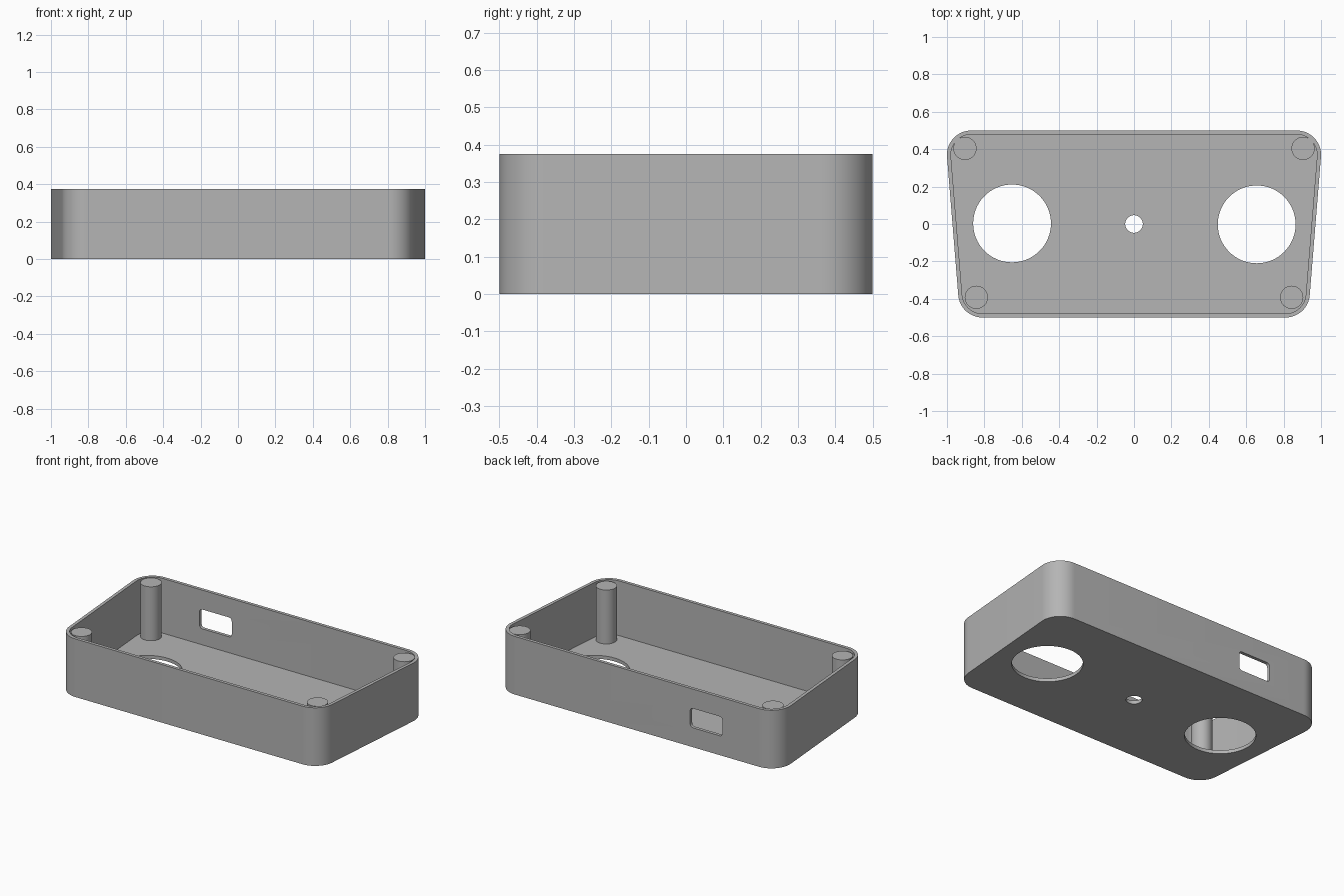
import bpy, bmesh
from math import pi, cos, sin, atan2
from mathutils import Matrix, Vector

if "Cube" in bpy.data.objects:
    bpy.data.objects.remove(bpy.data.objects["Cube"], do_unlink=True)

HEIGHT, WALL, FLOOR = 0.375, 0.021, 0.022
CORNER = 0.13

grey = bpy.data.materials.new("plain_grey")
grey.diffuse_color = (0.46, 0.46, 0.46, 1)
grey.use_nodes = True
grey.node_tree.nodes["Principled BSDF"].inputs["Base Color"].default_value = grey.diffuse_color


def rounded_outline(centres, radius, steps=16):
    """Outline wrapped around equal circles, listed counterclockwise."""
    points, n = [], len(centres)
    for i, c in enumerate(centres):
        c = Vector(c)
        before, after = c - Vector(centres[i - 1]), Vector(centres[(i + 1) % n]) - c
        start = atan2(-before.x, before.y)
        sweep = (atan2(-after.x, after.y) - start) % (2 * pi)
        for k in range(steps + 1):
            a = start + sweep * k / steps
            points.append((c.x + radius * cos(a), c.y + radius * sin(a)))
    return points


def circle(x, y, radius, steps=64):
    return [(x + radius * cos(2 * pi * k / steps), y + radius * sin(2 * pi * k / steps))
            for k in range(steps)]


def loft(name, rings, matrix=Matrix()):
    """Solid skin through (outline, height) rings, capped at both ends."""
    bm = bmesh.new()
    loops = [[bm.verts.new((x, y, z)) for x, y in outline] for outline, z in rings]
    for low, high in zip(loops, loops[1:]):
        for i in range(len(low)):
            bm.faces.new((low[i - 1], low[i], high[i], high[i - 1]))
    bm.faces.new(loops[0][::-1])
    bm.faces.new(loops[-1])
    bm.transform(matrix)
    bmesh.ops.recalc_face_normals(bm, faces=bm.faces)
    mesh = bpy.data.meshes.new(name)
    bm.to_mesh(mesh)
    bm.free()
    mesh.materials.append(grey)
    obj = bpy.data.objects.new(name, mesh)
    bpy.context.collection.objects.link(obj)
    return obj


def activate(obj):
    bpy.ops.object.select_all(action="DESELECT")
    obj.select_set(True)
    bpy.context.view_layer.objects.active = obj


def smooth(obj):
    activate(obj)
    bpy.ops.object.shade_smooth_by_angle(angle=pi / 6)


# Open tray: up the outside, over the rim and down to the floor
corners = [(-0.81, -0.37), (0.81, -0.37), (0.87, 0.37), (-0.87, 0.37)]
outer = rounded_outline(corners, CORNER)
inner = rounded_outline(corners, CORNER - WALL)
tray = loft("tray", [(outer, 0), (outer, HEIGHT), (inner, HEIGHT), (inner, FLOOR)])

# Cutters: two large floor holes, a small middle hole and a slot in the back wall
cutters = [loft("hole_cutter", [(circle(x, y, r), -0.1), (circle(x, y, r), 0.1)])
           for x, y, r in ((-0.652, 0.003, 0.208), (0.656, -0.002, 0.208), (0, 0, 0.047))]
slot = rounded_outline([(-0.59, 0.145), (-0.4, 0.145), (-0.4, 0.23), (-0.59, 0.23)], 0.02, 6)
cutters.append(loft("slot_cutter", [(slot, -0.6), (slot, -0.4)], Matrix.Rotation(pi / 2, 4, "X")))

for cutter in cutters:
    cutter.hide_render = True
    cut = tray.modifiers.new("cut", "BOOLEAN")
    cut.operation, cut.solver, cut.object = "DIFFERENCE", "EXACT", cutter
    activate(tray)
    bpy.ops.object.modifier_apply(modifier=cut.name)
    bpy.data.objects.remove(cutter, do_unlink=True)
smooth(tray)

# Corner posts standing on the floor, just below the rim
for side, sign in (("right", -1), ("left", 1)):
    for end, x, y in (("front", 0.843, -0.392), ("back", 0.904, 0.404)):
        ring = circle(sign * x, y, 0.062, 40)
        smooth(loft(f"{end}_{side}_post", [(ring, FLOOR / 2), (ring, 0.37)]))
